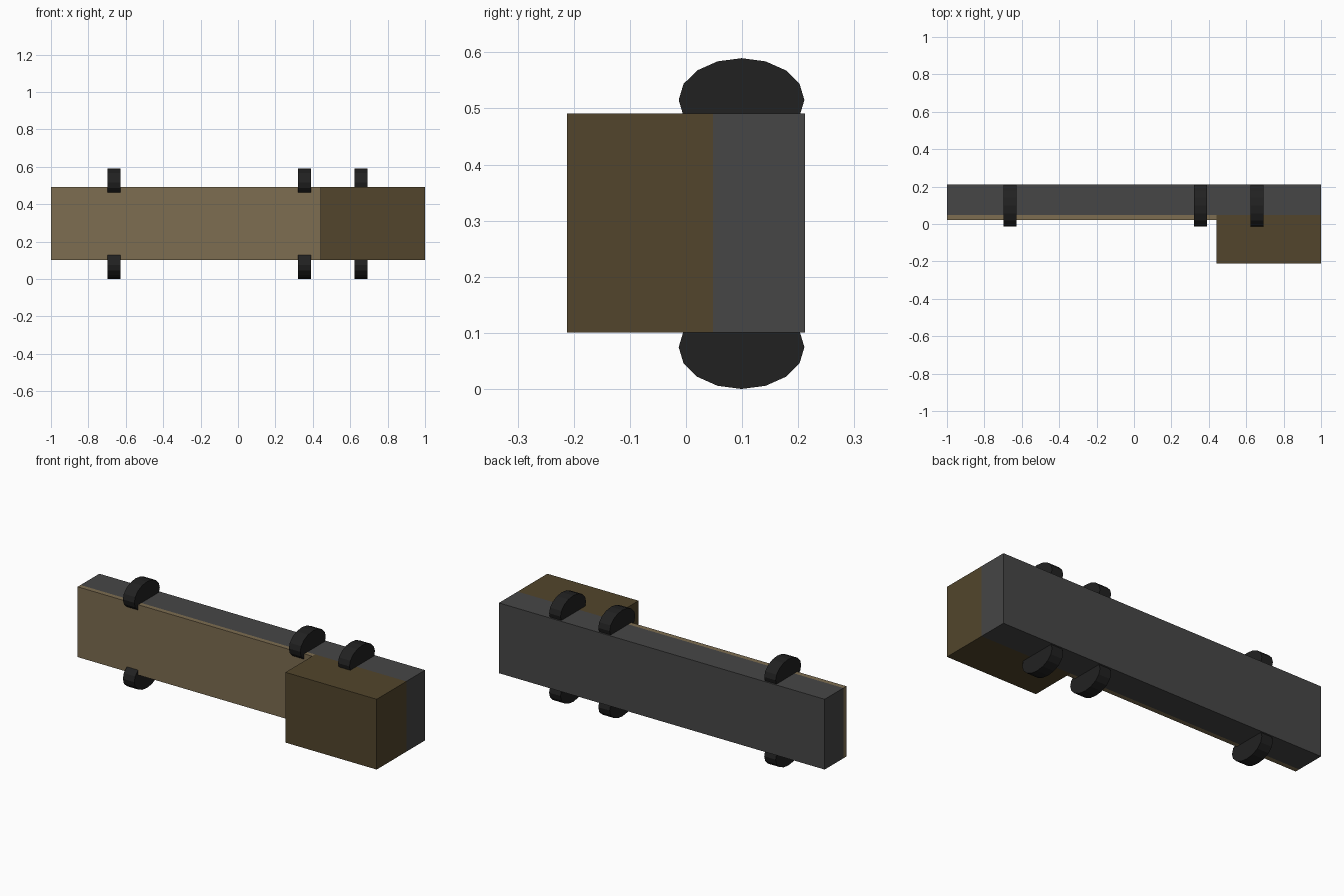
import bpy, bmesh
from mathutils import Matrix, Vector

if "Cube" in bpy.data.objects:
    bpy.data.objects.remove(bpy.data.objects["Cube"])


def material(name, rgb):
    m = bpy.data.materials.new(name)
    m.diffuse_color = (*rgb, 1)
    m.use_nodes = True
    m.node_tree.nodes["Principled BSDF"].inputs["Base Color"].default_value = m.diffuse_color
    return m


GREY = material("dark grey", (0.061, 0.061, 0.061))
TAN = material("tan", (0.205, 0.153, 0.082))
BROWN = material("brown", (0.084, 0.060, 0.025))
BLACK = material("black", (0.0152, 0.0152, 0.0152))


def add_object(name, bm, mat):
    mesh = bpy.data.meshes.new(name)
    bm.to_mesh(mesh)
    bm.free()
    mesh.materials.append(mat)
    obj = bpy.data.objects.new(name, mesh)
    bpy.context.collection.objects.link(obj)


def box(name, lo, hi, mat):
    lo, hi = Vector(lo), Vector(hi)
    bm = bmesh.new()
    bmesh.ops.create_cube(bm, size=1, matrix=Matrix.Translation((lo + hi) / 2)
                          @ Matrix.Diagonal((*(hi - lo), 1)))
    add_object(name, bm, mat)


def oval_disc(name, x, z, mat):
    # 16-sided disc with its axis along x, flattened in z
    bm = bmesh.new()
    bmesh.ops.create_cone(bm, cap_ends=True, segments=16,
                          radius1=1, radius2=1, depth=1)
    bm.transform(Matrix.Translation((x, 0.099, z))
                 @ Matrix.Diagonal((0.07, 0.112, 0.0745, 1))
                 @ Matrix.Rotation(1.5707963, 4, 'Y'))
    add_object(name, bm, mat)


Z0, Z1 = 0.101, 0.491

# Long back beam, thin front panel and the block at the right end
box("back_beam", (-1, 0.048, Z0), (1, 0.212, Z1), GREY)
box("front_panel", (-1, 0.022, Z0), (0.44, 0.048, Z1), TAN)
box("end_block", (0.44, -0.212, Z0), (1, 0.048, Z1), BROWN)

# Half-sunk oval discs above and below the beam
for i, x in enumerate((-0.663, 0.356, 0.658), 1):
    oval_disc(f"upper_disc_{i}", x, 0.515, BLACK)
    oval_disc(f"lower_disc_{i}", x, 0.0745, BLACK)
